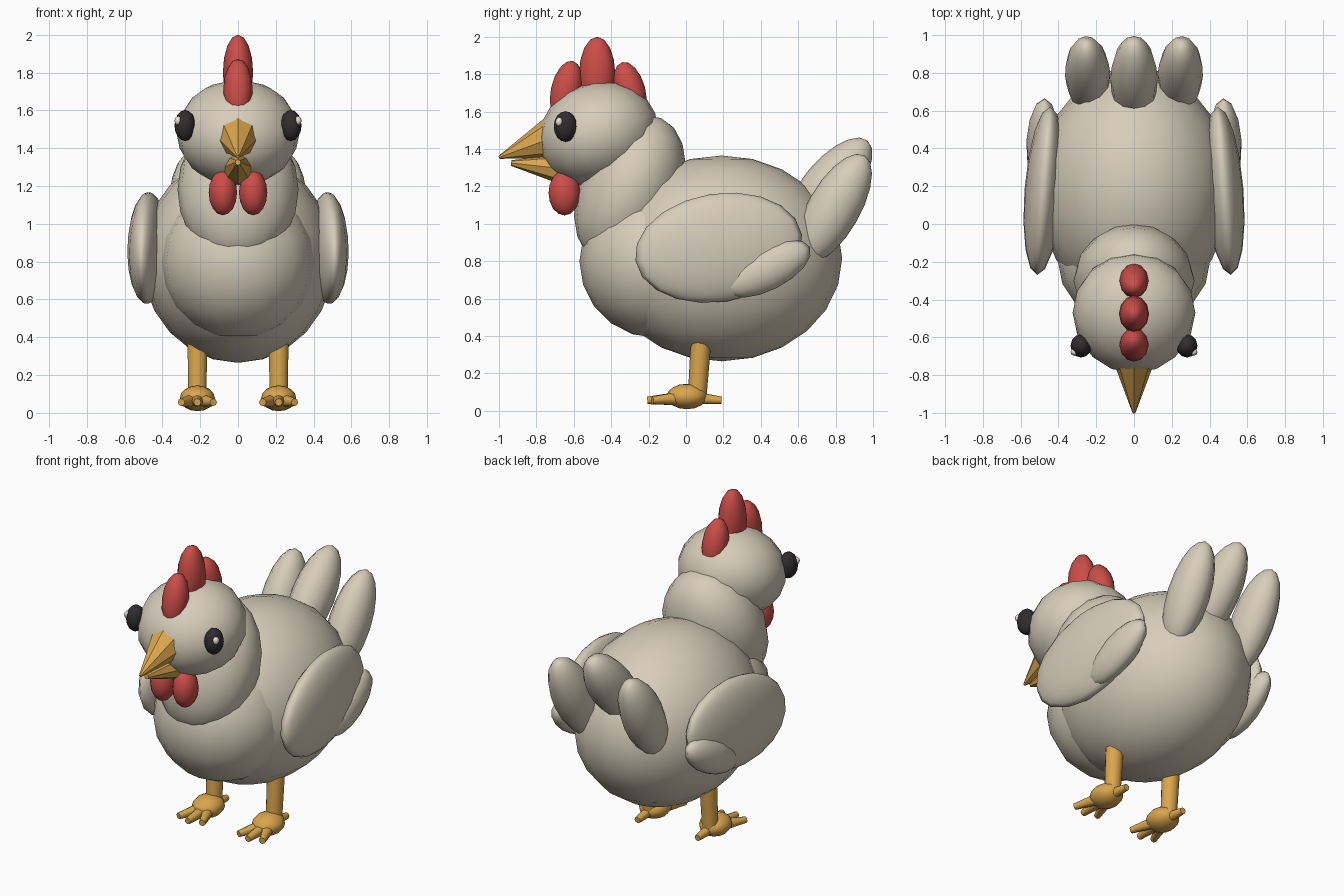
import bpy, math
from mathutils import Vector

if "Cube" in bpy.data.objects:
    bpy.data.objects.remove(bpy.data.objects["Cube"])


def material(name, rgb):
    m = bpy.data.materials.new(name)
    m.diffuse_color = (*rgb, 1)
    m.use_nodes = True
    m.node_tree.nodes["Principled BSDF"].inputs["Base Color"].default_value = m.diffuse_color
    return m


CREAM = material("cream_feather", (0.68, 0.61, 0.49))
RED = material("comb_red", (0.60, 0.075, 0.065))
ORANGE = material("beak_orange", (0.70, 0.38, 0.075))
DARK = material("eye_dark", (0.03, 0.026, 0.027))
WHITE = material("eye_glint", (0.82, 0.79, 0.72))


def finish(name, mat, angle=60):
    ob = bpy.context.object
    ob.name = name
    ob.data.materials.append(mat)
    bpy.ops.object.shade_smooth_by_angle(angle=math.radians(angle))
    return ob


def blob(name, loc, radii, mat, pitch=0, yaw=0, seg=16, rings=10):
    """Ellipsoid; positive pitch lifts its back end, yaw turns it about z."""
    bpy.ops.mesh.primitive_uv_sphere_add(
        segments=seg, ring_count=rings, radius=1, location=loc,
        rotation=(math.radians(pitch), 0, math.radians(yaw)))
    bpy.context.object.scale = radii
    return finish(name, mat)


def taper(name, start, end, r1, r2, mat, seg=10, angle=60):
    """Tapered rod from start to end."""
    a, b = Vector(start), Vector(end)
    bpy.ops.mesh.primitive_cone_add(
        vertices=seg, radius1=r1, radius2=r2, depth=(b - a).length,
        location=(a + b) / 2,
        rotation=(b - a).to_track_quat('Z', 'Y').to_euler())
    return finish(name, mat, angle)


# Body, chest, neck and head
blob("body", (0, 0.19, 0.815), (0.51, 0.645, 0.55), CREAM, seg=20, rings=12)
blob("chest", (0, -0.16, 0.80), (0.41, 0.41, 0.41), CREAM)
blob("neck", (0, -0.30, 1.18), (0.32, 0.27, 0.42), CREAM, pitch=-23.5)
blob("head", (0, -0.47, 1.48), (0.325, 0.325, 0.275), CREAM, pitch=20)

# Comb
blob("comb_middle", (0, -0.475, 1.80), (0.08, 0.097, 0.20), RED, seg=12, rings=8)
blob("comb_front", (0, -0.64, 1.71), (0.078, 0.083, 0.165), RED, pitch=-12, seg=12, rings=8)
blob("comb_back", (0, -0.30, 1.71), (0.078, 0.083, 0.16), RED, pitch=15, seg=12, rings=8)

# Beak
taper("upper_beak", (0, -0.70, 1.465), (0, -1.0, 1.355), 0.12, 0.008, ORANGE, 8, 30)
taper("lower_beak", (0, -0.66, 1.295), (0, -0.935, 1.325), 0.085, 0.015, ORANGE, 8, 30)

# Tail feathers
blob("tail_middle", (0, 0.765, 1.20), (0.125, 0.14, 0.32), CREAM, pitch=-40, seg=12)

for side, s in (("left", 1), ("right", -1)):
    blob(f"tail_{side}", (0.245 * s, 0.79, 1.08), (0.12, 0.14, 0.33), CREAM,
         pitch=-30, yaw=-3 * s, seg=12)
    # Wing and its trailing feather
    blob(f"wing_{side}", (0.478 * s, 0.175, 0.872), (0.102, 0.452, 0.29), CREAM,
         pitch=9, yaw=4.5 * s)
    blob(f"wing_feather_{side}", (0.485 * s, 0.435, 0.76), (0.085, 0.255, 0.115), CREAM,
         pitch=27, yaw=3 * s, seg=12, rings=8)
    # Face
    blob(f"eye_{side}", (0.28 * s, -0.645, 1.52), (0.056, 0.062, 0.082), DARK,
         seg=12, rings=8)
    blob(f"eye_glint_{side}", (0.316 * s, -0.678, 1.545), (0.02, 0.02, 0.024), WHITE,
         seg=8, rings=6)
    blob(f"wattle_{side}", (0.08 * s, -0.65, 1.165), (0.075, 0.085, 0.12), RED,
         seg=12, rings=8)
    # Leg, foot and toes
    x = 0.215 * s
    taper(f"leg_{side}", (x, 0.06, 0.08), (x, 0.085, 0.44), 0.05, 0.056, ORANGE)
    blob(f"foot_{side}", (x, 0.005, 0.077), (0.093, 0.108, 0.068), ORANGE, seg=12, rings=8)
    for i, (dx, y) in enumerate(((-0.085, -0.18), (0, -0.207), (0.085, -0.18))):
        taper(f"front_toe_{i + 1}_{side}", (x + dx * 0.3, -0.03, 0.066),
              (x + dx, y, 0.056), 0.037, 0.02, ORANGE, 8)
    taper(f"back_toe_{side}", (x, 0.04, 0.07), (x, 0.19, 0.056), 0.034, 0.02, ORANGE, 8)
